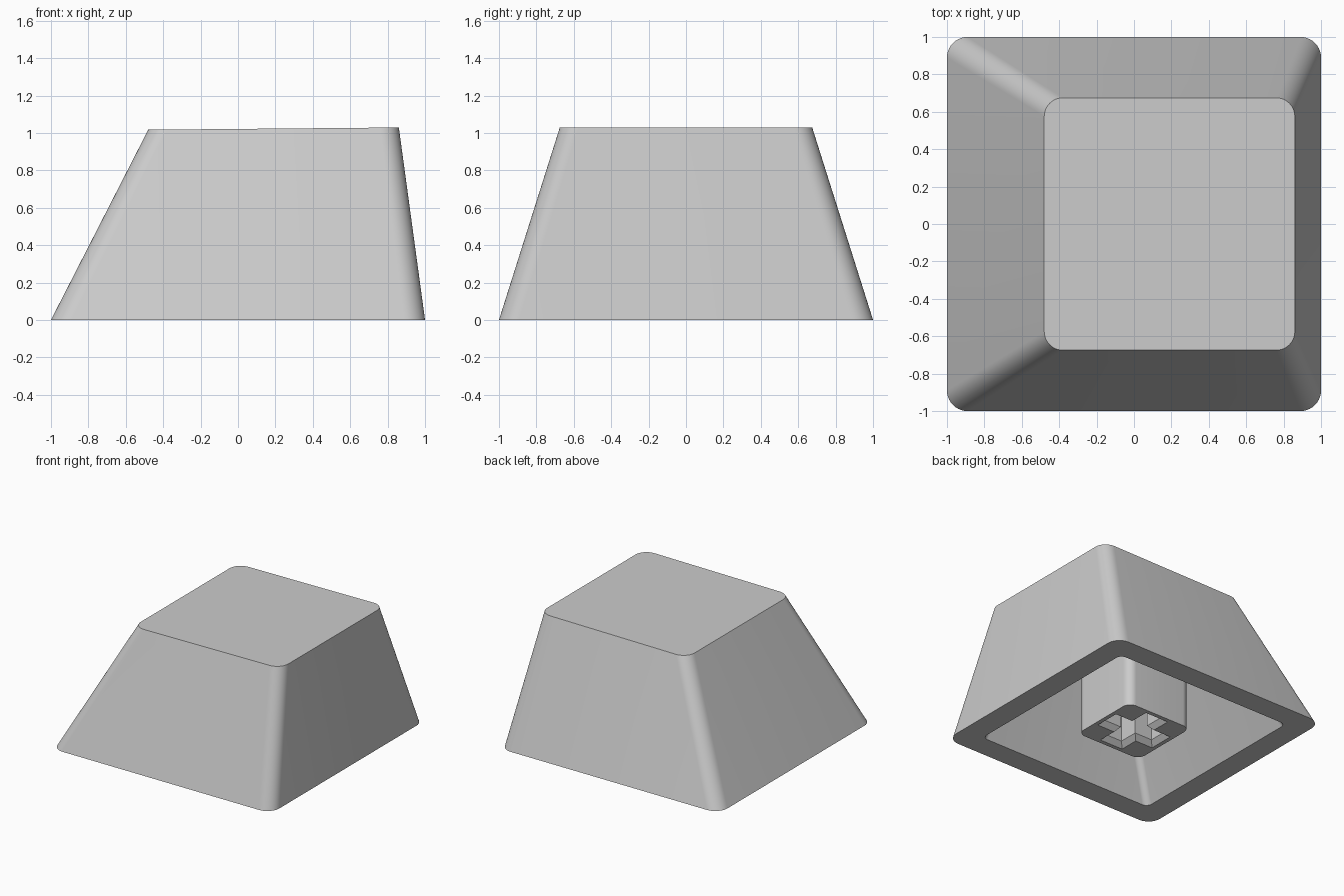
import bpy, bmesh, math

if "Cube" in bpy.data.objects:
    bpy.data.objects.remove(bpy.data.objects["Cube"])

grey = bpy.data.materials.new("light_grey")
grey.diffuse_color = (0.6, 0.6, 0.6, 1)
grey.use_nodes = True
grey.node_tree.nodes["Principled BSDF"].inputs["Base Color"].default_value = grey.diffuse_color


def rounded_rect(x0, x1, y0, y1, r, z, steps=10):
    """Counter-clockwise rounded rectangle; z is a number or a function of x."""
    pts = []
    corners = [(x1 - r, y1 - r), (x0 + r, y1 - r), (x0 + r, y0 + r), (x1 - r, y0 + r)]
    for k, (cx, cy) in enumerate(corners):
        for i in range(steps + 1):
            a = math.pi / 2 * (k + i / steps)
            x, y = cx + r * math.cos(a), cy + r * math.sin(a)
            pts.append((x, y, z(x) if callable(z) else z))
    return pts


def cross(length, width, z):
    """Plus-shaped outline with half length and half arm width."""
    quarter = [(length, -width), (length, width), (width, width)]
    pts = []
    for k in range(4):
        c, s = round(math.cos(k * math.pi / 2)), round(math.sin(k * math.pi / 2))
        pts += [(c * x - s * y, s * x + c * y, z) for x, y in quarter]
    return pts


def loft(name, loops):
    """Skin a chain of equal-length loops and cap both ends."""
    bm = bmesh.new()
    rings = [[bm.verts.new(p) for p in loop] for loop in loops]
    for a, b in zip(rings, rings[1:]):
        n = len(a)
        for i in range(n):
            j = (i + 1) % n
            bm.faces.new((a[i], a[j], b[j], b[i]))
    bm.faces.new(rings[0])
    bm.faces.new(rings[-1])
    bmesh.ops.recalc_face_normals(bm, faces=bm.faces)
    mesh = bpy.data.meshes.new(name)
    bm.to_mesh(mesh)
    bm.free()
    mesh.materials.append(grey)
    obj = bpy.data.objects.new(name, mesh)
    bpy.context.collection.objects.link(obj)
    return obj


def smooth(obj):
    bpy.ops.object.select_all(action='DESELECT')
    obj.select_set(True)
    bpy.context.view_layer.objects.active = obj
    bpy.ops.object.shade_smooth_by_angle(angle=math.radians(30))


# Hollow tapered shell: top face, outer walls, bottom rim, inner walls, ceiling
ceiling = 0.70
shell = loft("shell", [
    rounded_rect(-0.48, 0.86, -0.675, 0.675, 0.10, lambda x: 1.017 + (x + 0.48) * 0.009),
    rounded_rect(-1, 1, -1, 1, 0.11, 0),
    rounded_rect(-0.81, 0.81, -0.81, 0.81, 0.05, 0),
    rounded_rect(-0.42, 0.69, -0.56, 0.56, 0.05, ceiling),
])
smooth(shell)

# Mounting stem hanging from the ceiling
stem = loft("stem", [
    rounded_rect(-0.30, 0.30, -0.30, 0.30, 0.07, 0),
    rounded_rect(-0.30, 0.30, -0.30, 0.30, 0.07, ceiling + 0.02),
])

# Cross-shaped socket with a chamfered mouth, cut into the stem
cutter = loft("socket_cutter", [
    cross(0.285, 0.125, -0.02),
    cross(0.23, 0.07, 0.04),
    cross(0.23, 0.07, 0.45),
])
cutter.hide_render = True
cut = stem.modifiers.new("socket", 'BOOLEAN')
cut.operation = 'DIFFERENCE'
cut.solver = 'EXACT'
cut.object = cutter
bpy.context.view_layer.objects.active = stem
bpy.ops.object.modifier_apply(modifier=cut.name)
bpy.data.objects.remove(cutter)
smooth(stem)
